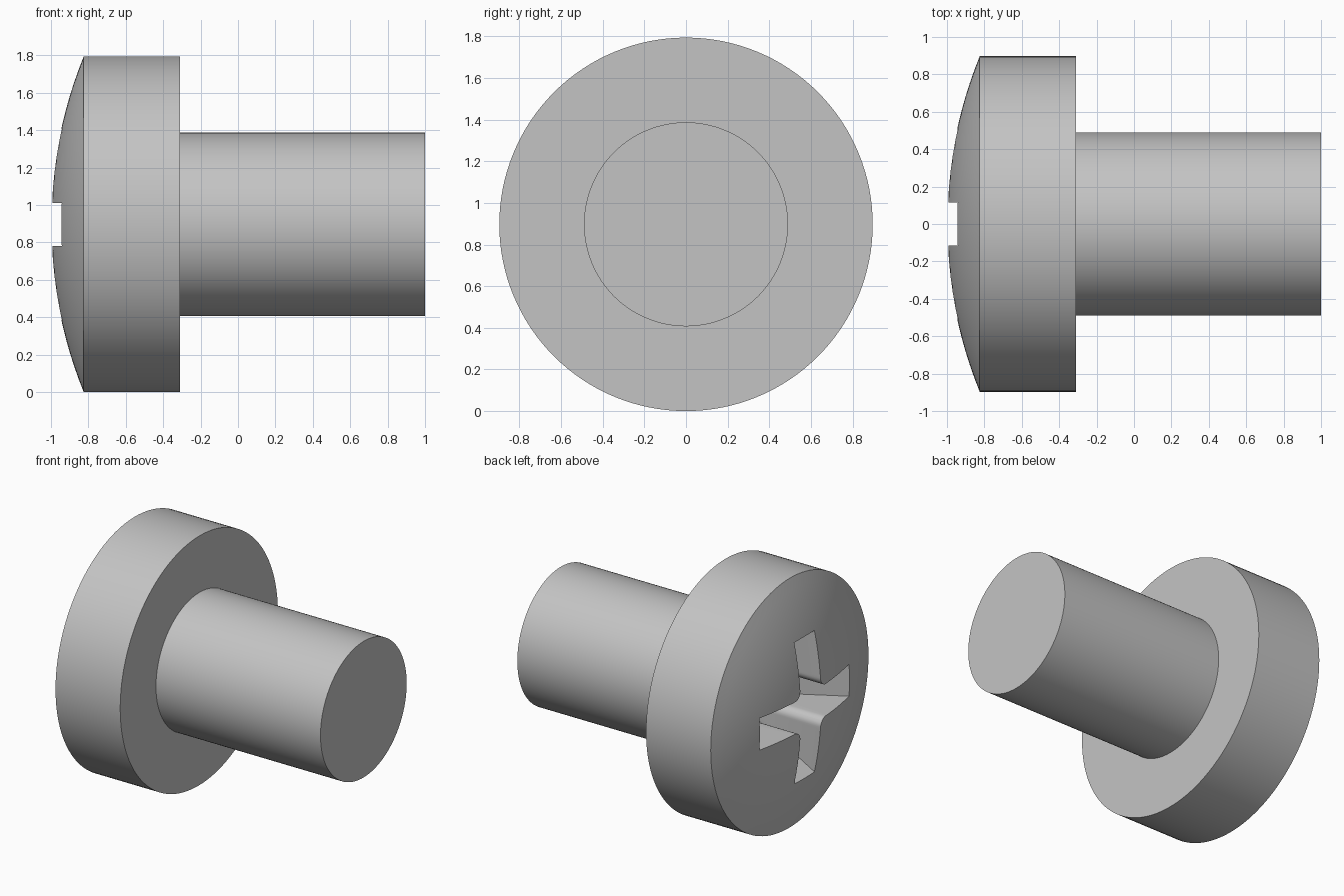
import bpy, bmesh, math
from mathutils import Matrix, Vector

if "Cube" in bpy.data.objects:
    bpy.data.objects.remove(bpy.data.objects["Cube"], do_unlink=True)

HEAD_R, SHAFT_R = 0.897, 0.49
TIP_X, RIM_X, SHOULDER_X, END_X = -1.0, -0.825, -0.31, 1.0
SLOT_HALF, FILLET = 0.115, 0.06

steel = bpy.data.materials.new("grey steel")
steel.use_nodes = True
colour = (0.55, 0.55, 0.55, 1)
steel.diffuse_color = colour
steel.node_tree.nodes["Principled BSDF"].inputs["Base Color"].default_value = colour


def make_object(name, bm):
    bmesh.ops.recalc_face_normals(bm, faces=bm.faces)
    mesh = bpy.data.meshes.new(name)
    bm.to_mesh(mesh)
    bm.free()
    mesh.materials.append(steel)
    obj = bpy.data.objects.new(name, mesh)
    obj.location.z = HEAD_R
    bpy.context.collection.objects.link(obj)
    return obj


# Screw body: domed head and shaft, spun around the x axis
sag = RIM_X - TIP_X
dome_r = (HEAD_R ** 2 + sag ** 2) / (2 * sag)
rim_angle = math.asin(HEAD_R / dome_r)
profile = []
for i in range(13):
    a = rim_angle * i / 12
    profile.append((TIP_X + dome_r * (1 - math.cos(a)), dome_r * math.sin(a)))
profile += [(SHOULDER_X, HEAD_R), (SHOULDER_X, SHAFT_R), (END_X, SHAFT_R), (END_X, 0)]

bm = bmesh.new()
verts = [bm.verts.new((x, 0, r)) for x, r in profile]
edges = [bm.edges.new(pair) for pair in zip(verts, verts[1:])]
bmesh.ops.spin(bm, geom=verts + edges, cent=(0, 0, 0), axis=(1, 0, 0),
               angle=2 * math.pi, steps=128, use_merge=True)
bmesh.ops.remove_doubles(bm, verts=bm.verts, dist=0.0005)
screw = make_object("screw_body", bm)


# Cross recess cutter: filleted cross whose arms shorten with depth
def cross_ring(bm, x):
    reach = 0.51 - 0.56 * (x + 0.945)
    c = SLOT_HALF + FILLET
    arm = [(reach, -SLOT_HALF), (reach, SLOT_HALF)]
    for i in range(9):
        a = math.radians(90) * i / 8
        arm.append((c - FILLET * math.sin(a), c - FILLET * math.cos(a)))
    ring = []
    for k in range(4):
        turn = Matrix.Rotation(k * math.pi / 2, 3, "X")
        ring += [bm.verts.new(turn @ Vector((x, u, v))) for u, v in arm]
    return ring


bm = bmesh.new()
outer, inner = cross_ring(bm, -1.08), cross_ring(bm, -0.45)
bm.faces.new(outer)
bm.faces.new(inner)
for i in range(len(outer)):
    j = (i + 1) % len(outer)
    bm.faces.new((outer[i], outer[j], inner[j], inner[i]))
cutter = make_object("recess_cutter", bm)
cutter.hide_render = True

# Cut the recess, then discard the cutter
cut = screw.modifiers.new("cross_recess", "BOOLEAN")
cut.operation = "DIFFERENCE"
cut.solver = "EXACT"
cut.object = cutter
bpy.ops.object.select_all(action="DESELECT")
screw.select_set(True)
bpy.context.view_layer.objects.active = screw
bpy.ops.object.modifier_apply(modifier=cut.name)
bpy.data.objects.remove(cutter, do_unlink=True)
bpy.ops.object.shade_smooth_by_angle(angle=math.radians(15))
